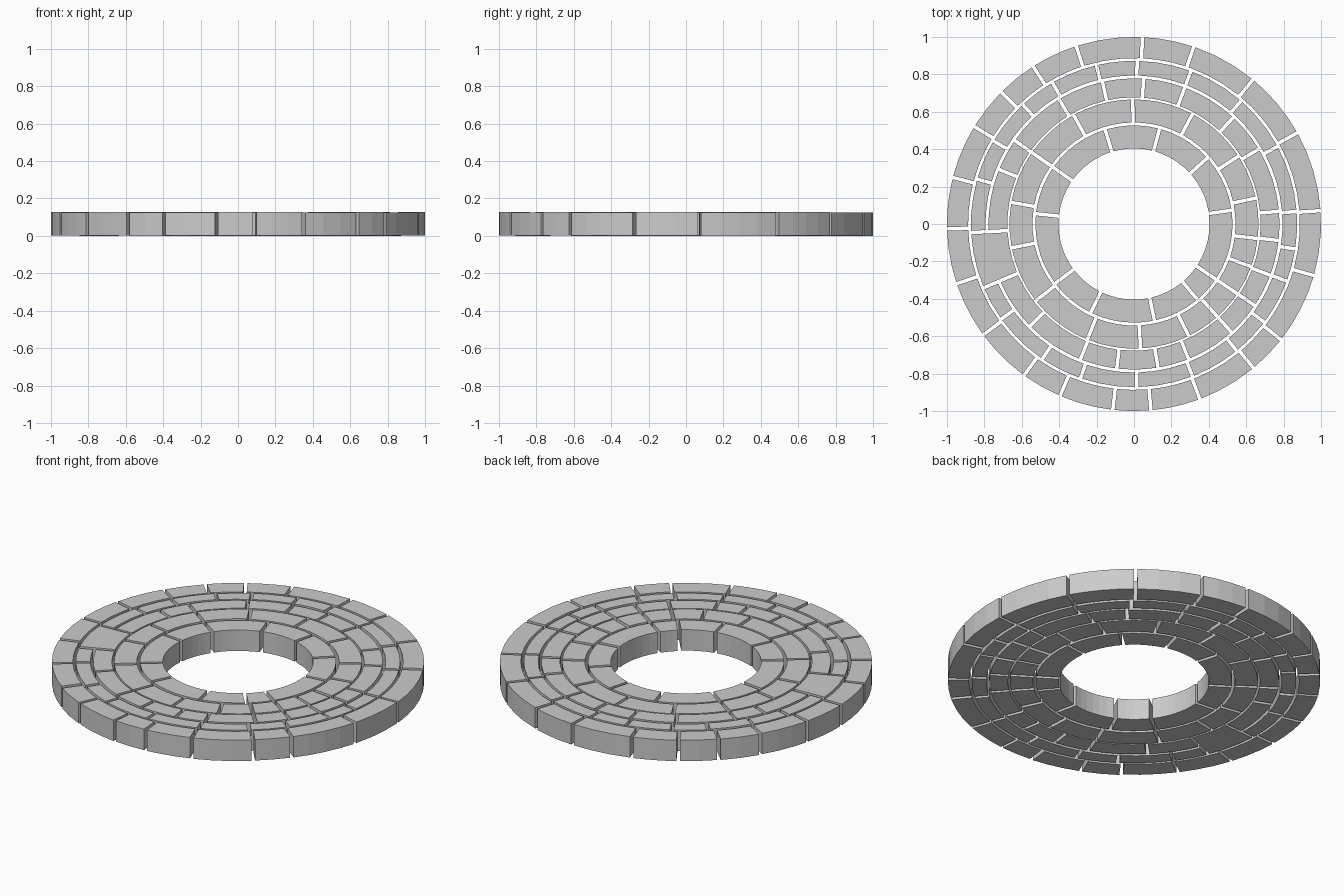
import bpy, bmesh, math, random

if "Cube" in bpy.data.objects:
    bpy.data.objects.remove(bpy.data.objects["Cube"])

random.seed(4)
GAP = 0.019
H = 0.127

# inner radius, outer radius, joint angles in degrees (ascending)
RINGS = {
    "inner_ring": (0.404, 0.527, [8, 42, 75, 107, 145, 174, 217, 244, 282, 310, 326]),
    "second_ring": (0.543, 0.666, [12, 33, 62, 90.5, 119, 145, 170, 191, 218, 248,
                                   273, 296, 312, 326, 340, 353.3]),
    "third_ring": (0.677, 0.778, [5, 31, 47, 69.6, 86.2, 102.5, 121, 145, 158,
                                  183, 203, 224.5, 248.4, 263.2, 279.5, 292, 312,
                                  326, 339.4, 353.5]),
    "fourth_ring": (0.794, 0.872, [4.4, 28.4, 49, 69.6, 88.9, 103.3, 120, 133, 149.4,
                                   164, 183, 203, 215.6, 235.8, 250.9, 271, 291,
                                   309, 323, 339.5, 351.2]),
    "outer_ring": (0.887, 1.0, [4.1, 29.2, 50.5, 71.4, 87.4, 108, 122.6, 135.2, 148.6,
                                165.6, 181.5, 198.6, 216.3, 234, 246.7, 263.5,
                                275.2, 290.6, 309.7, 321.8, 344]),
}


def add_stone(bm, r0, r1, a0, a1, z0, z1):
    """One curved paving stone with parallel-sided joints."""
    n = max(2, math.ceil(math.degrees(a1 - a0) / 7))
    rows = []
    for i in range(n + 1):
        row = []
        for r, z in ((r0, z0), (r1, z0), (r1, z1), (r0, z1)):
            inset = GAP / 2 / r
            a = a0 + inset + (a1 - a0 - 2 * inset) * i / n
            row.append(bm.verts.new((r * math.cos(a), r * math.sin(a), z)))
        rows.append(row)
    for p, q in zip(rows, rows[1:]):
        for k in range(4):
            m = (k + 1) % 4
            bm.faces.new((p[k], p[m], q[m], q[k]))
    bm.faces.new(rows[0])
    bm.faces.new(rows[-1][::-1])


for name, (r0, r1, joints) in RINGS.items():
    bm = bmesh.new()
    for a, b in zip(joints, joints[1:] + [joints[0] + 360]):
        # one wide stone spans the third and fourth rings
        outer = r1
        if a == 183:
            if name == "fourth_ring":
                continue
            outer = RINGS["fourth_ring"][1]
        dz = random.uniform(0, 0.003)
        add_stone(bm, r0, outer, math.radians(a), math.radians(b), dz, H - 0.003 + dz)
    bmesh.ops.recalc_face_normals(bm, faces=bm.faces)
    mesh = bpy.data.meshes.new(name)
    bm.to_mesh(mesh)
    bm.free()
    bpy.context.collection.objects.link(bpy.data.objects.new(name, mesh))
